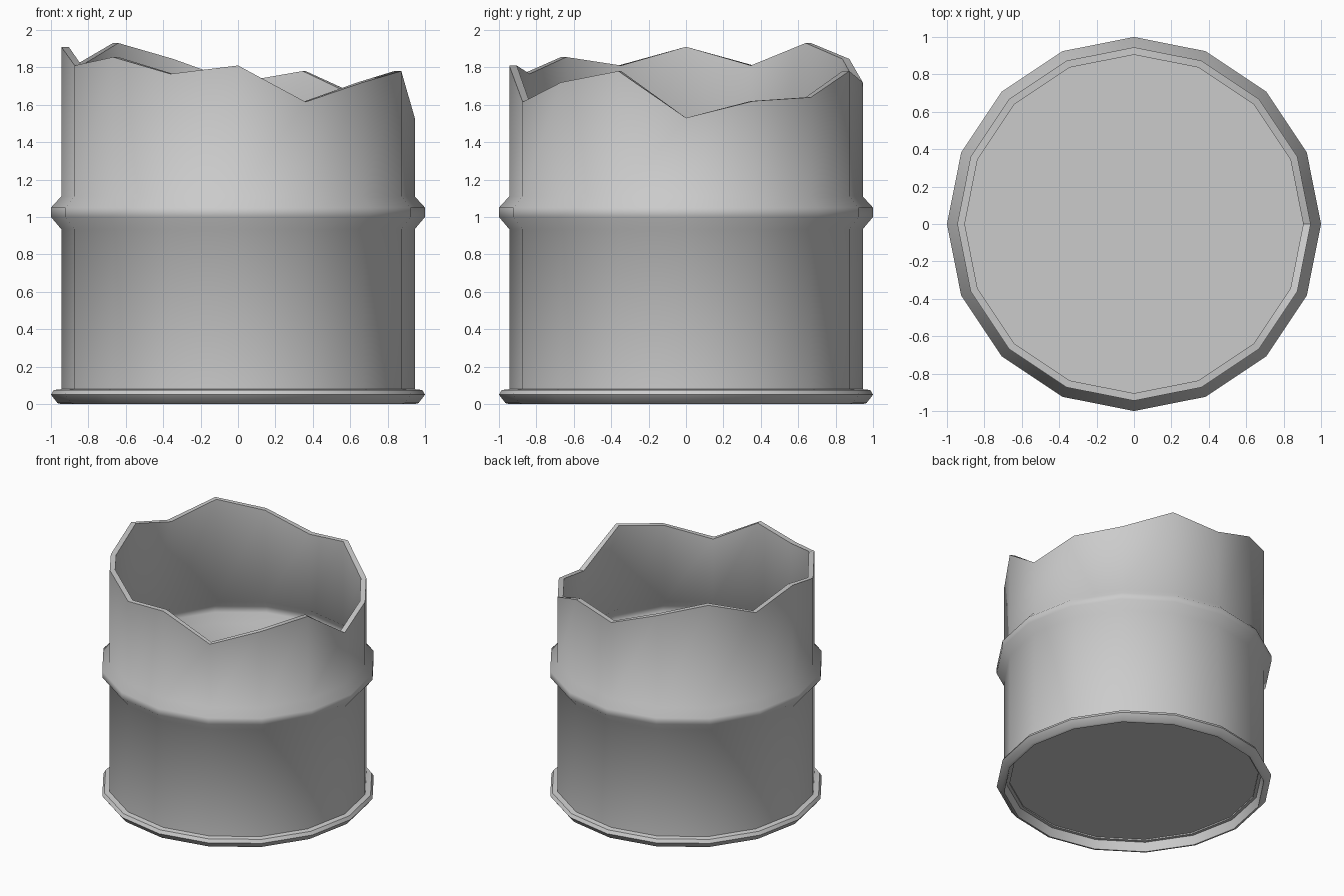
import bpy, bmesh, math

if "Cube" in bpy.data.objects:
    bpy.data.objects.remove(bpy.data.objects["Cube"])

SIDES = 16
# Broken-edge height at each corner, counter-clockwise from +x
EDGE = [1.53, 1.62, 1.64, 1.78, 1.72, 1.845, 1.93, 1.81,
        1.91, 1.81, 1.855, 1.765, 1.81, 1.615, 1.72, 1.78]


def lathe(name, profile, closed=True, caps=False):
    """Spin (radius, z) points; z of None follows the broken edge."""
    bm = bmesh.new()
    rings = []
    for r, z in profile:
        ring = []
        for k in range(SIDES):
            a = 2 * math.pi * k / SIDES
            ring.append(bm.verts.new((r * math.cos(a), r * math.sin(a),
                                      EDGE[k] if z is None else z)))
        rings.append(ring)
    pairs = list(zip(rings, rings[1:]))
    if closed:
        pairs.append((rings[-1], rings[0]))
    for low, high in pairs:
        for k in range(SIDES):
            n = (k + 1) % SIDES
            bm.faces.new((low[k], low[n], high[n], high[k]))
    if caps:
        bm.faces.new(rings[0])
        bm.faces.new(rings[-1])
    bmesh.ops.recalc_face_normals(bm, faces=bm.faces)
    mesh = bpy.data.meshes.new(name)
    bm.to_mesh(mesh)
    bm.free()
    obj = bpy.data.objects.new(name, mesh)
    bpy.context.collection.objects.link(obj)
    bpy.ops.object.select_all(action='DESELECT')
    obj.select_set(True)
    bpy.context.view_layer.objects.active = obj
    bpy.ops.object.shade_smooth_by_angle(angle=math.radians(45))
    return obj


# Thin wall with pressed-out rib and jagged top
rib = [(0, 0.935), (0.055, 1.0), (0.055, 1.05), (0, 1.11)]
outer = [(0.945, 0.07)] + [(0.945 + d, z) for d, z in rib] + [(0.945, None)]
inner = [(0.905, None)] + [(0.905 + d, z) for d, z in reversed(rib)] + [(0.905, 0.07)]
lathe("barrel_wall", outer + inner)

# Flared rim around the foot
lathe("base_rim", [(0.94, 0.08), (0.985, 0.075), (1.0, 0.05),
                   (0.965, 0.005), (0.945, 0.0), (0.925, 0.09)])

# Floor plate, recessed above the rim
lathe("floor_plate", [(0.927, 0.08), (0.927, 0.1)], closed=False, caps=True)
